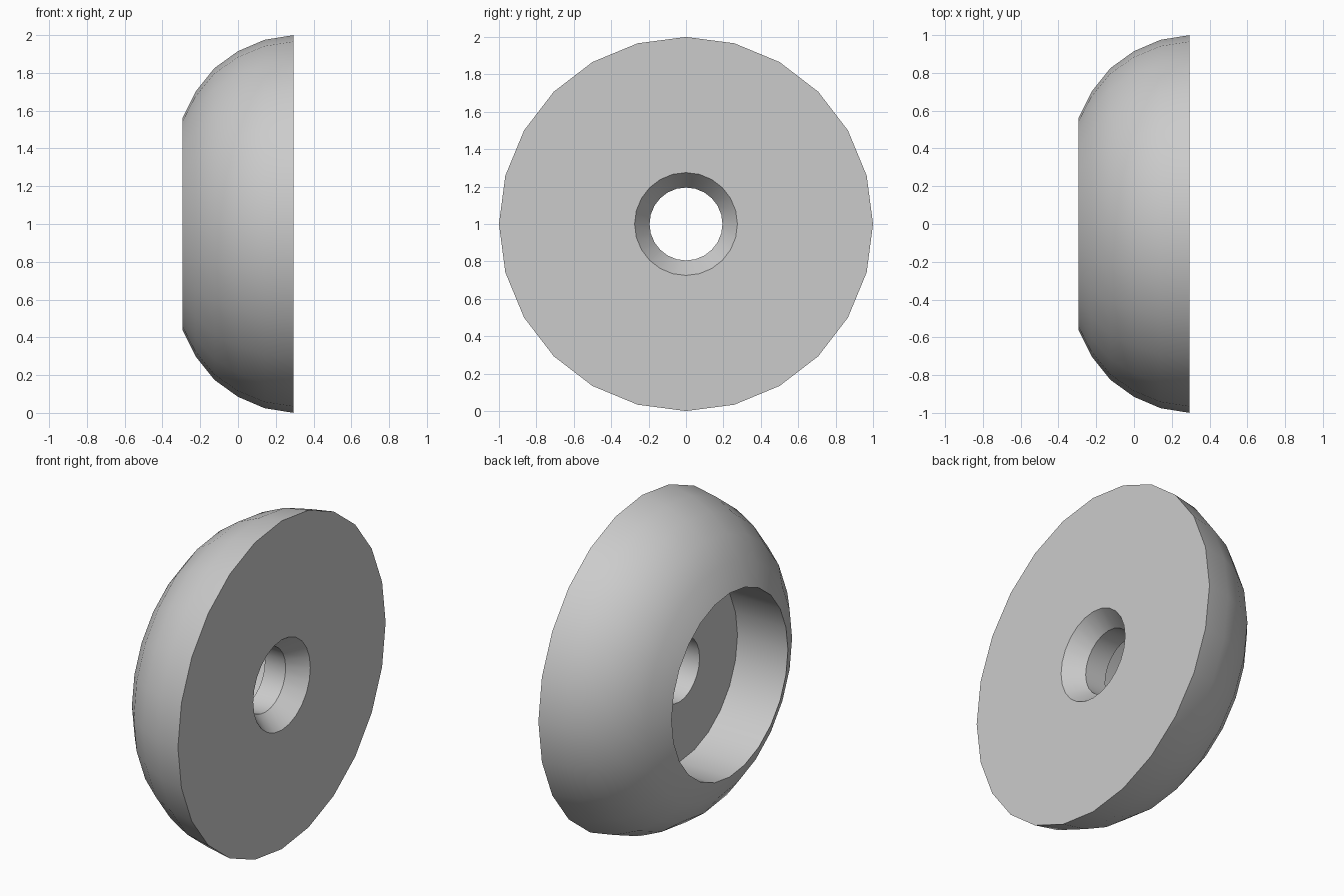
import bpy
import bmesh
from math import radians, tau
from mathutils import Vector

cube = bpy.data.objects.get("Cube")
if cube:
    bpy.data.objects.remove(cube, do_unlink=True)

SIDES = 24

# Plain grey material
grey = bpy.data.materials.new("light grey")
grey.use_nodes = True
colour = (0.6, 0.6, 0.6, 1)
grey.diffuse_color = colour
grey.node_tree.nodes["Principled BSDF"].inputs["Base Color"].default_value = colour

# Closed cross-section as (x, radius): domed outside, flat face,
# countersunk bore, recess floor and recess wall
dome = [(-0.295, 0.56), (-0.225, 0.70), (-0.125, 0.825),
        (0.0, 0.915), (0.14, 0.975), (0.295, 1.0)]
bore = [(0.295, 0.275), (0.185, 0.195), (0.045, 0.195)]
recess = [(0.045, 0.56)]
section = dome + bore + recess

# Revolve the cross-section about the x axis
bm = bmesh.new()
verts = [bm.verts.new((x, 0, r)) for x, r in section]
edges = [bm.edges.new((a, b)) for a, b in zip(verts, verts[1:] + verts[:1])]
bmesh.ops.spin(bm, geom=verts + edges, cent=Vector(), axis=(1, 0, 0),
               angle=tau, steps=SIDES, use_merge=True)
bmesh.ops.remove_doubles(bm, verts=bm.verts, dist=0.0005)
bmesh.ops.recalc_face_normals(bm, faces=bm.faces)
bmesh.ops.translate(bm, verts=bm.verts, vec=(0, 0, 1))

mesh = bpy.data.meshes.new("domed_washer")
bm.to_mesh(mesh)
bm.free()
mesh.materials.append(grey)
washer = bpy.data.objects.new("domed_washer", mesh)
bpy.context.collection.objects.link(washer)

# Smooth dome and walls with crisp rims
bpy.ops.object.select_all(action="DESELECT")
washer.select_set(True)
bpy.context.view_layer.objects.active = washer
bpy.ops.object.shade_smooth_by_angle(angle=radians(30))
